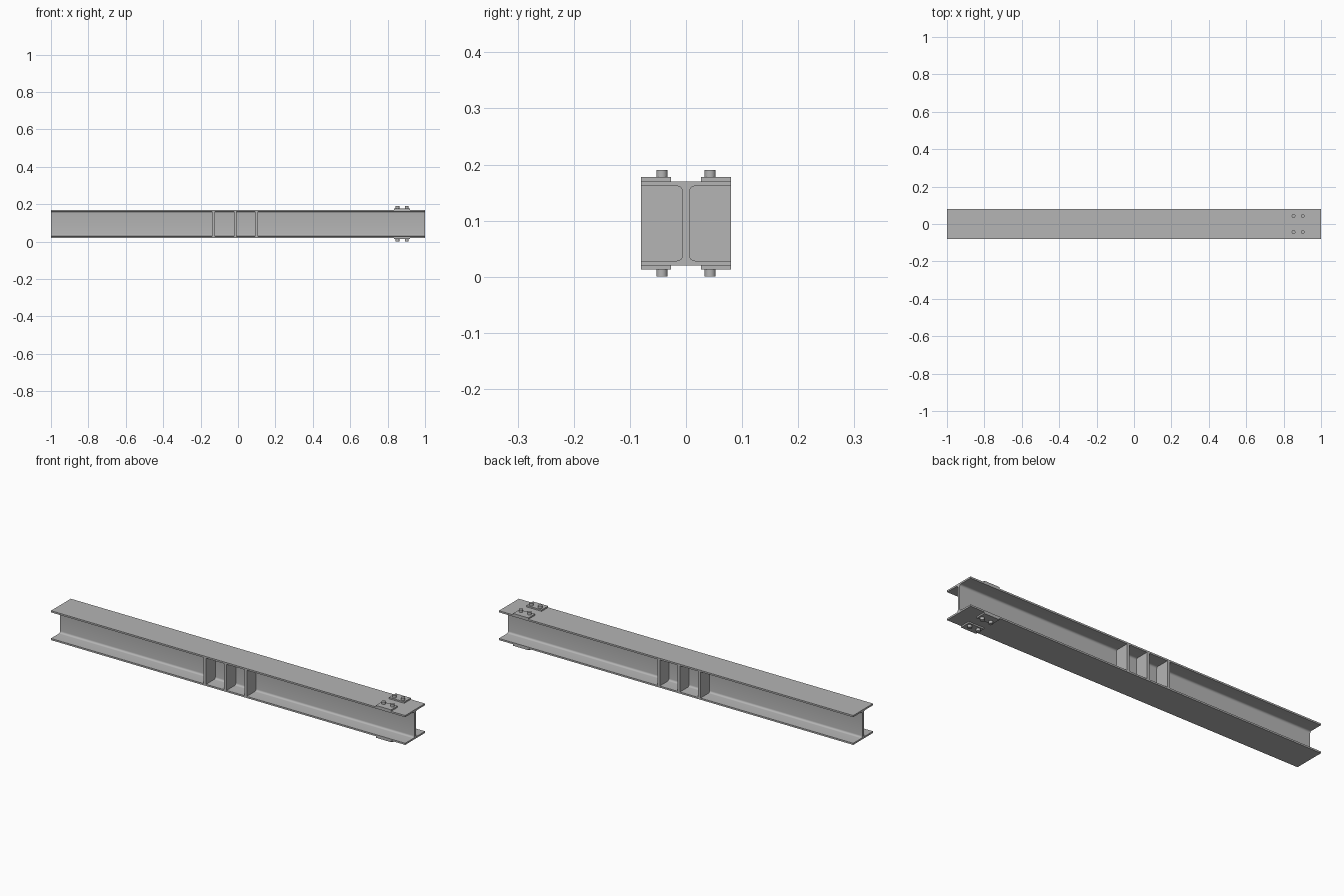
import bpy, bmesh, math
from mathutils import Vector

cube = bpy.data.objects.get("Cube")
if cube:
    bpy.data.objects.remove(cube, do_unlink=True)

steel = bpy.data.materials.new("steel grey")
steel.use_nodes = True
COLOUR = (0.46, 0.46, 0.46, 1)
steel.diffuse_color = COLOUR
steel.node_tree.nodes["Principled BSDF"].inputs["Base Color"].default_value = COLOUR

MID = 0.095            # height of the beam axis
HALF_W = 0.08          # half flange width
HALF_H = 0.075         # half beam depth
FLANGE = 0.0085        # flange thickness
WEB = 0.006            # half web thickness
FILLET = 0.01          # root radius


def extrude_x(name, profile, x0, x1):
    """Prism along x from a closed (y, z) profile."""
    bm = bmesh.new()
    face = bm.faces.new([bm.verts.new((x0, y, z)) for y, z in profile])
    moved = bmesh.ops.extrude_face_region(bm, geom=[face])["geom"]
    verts = [g for g in moved if isinstance(g, bmesh.types.BMVert)]
    bmesh.ops.translate(bm, vec=Vector((x1 - x0, 0, 0)), verts=verts)
    bmesh.ops.recalc_face_normals(bm, faces=bm.faces)
    mesh = bpy.data.meshes.new(name)
    bm.to_mesh(mesh)
    bm.free()
    return finish(bpy.data.objects.new(name, mesh), link=True)


def finish(obj, link=False):
    if link:
        bpy.context.collection.objects.link(obj)
    obj.data.materials.append(steel)
    bpy.ops.object.select_all(action="DESELECT")
    obj.select_set(True)
    bpy.context.view_layer.objects.active = obj
    bpy.ops.object.shade_smooth_by_angle(angle=math.radians(30))
    return obj


def box(name, x, y, z):
    """Box from three (low, high) ranges."""
    return extrude_x(name, [(y[0], z[0]), (y[1], z[0]), (y[1], z[1]), (y[0], z[1])], *x)


# Quarter of the I section: flange edge, underside, then root fillet to the web
inner = HALF_H - FLANGE
quarter = [(HALF_W, HALF_H), (HALF_W, inner)]
for i in range(7):
    a = math.radians(90 - 15 * i)
    quarter.append((WEB + FILLET - FILLET * math.cos(math.pi / 2 - a),
                    inner - FILLET + FILLET * math.sin(math.pi / 2 - a)))
# order the fillet from flange to web
quarter[2:] = sorted(quarter[2:], key=lambda p: -p[0])

right = quarter + [(y, -z) for y, z in reversed(quarter)]
section = right + [(-y, z) for y, z in reversed(right)]
extrude_x("i_beam", [(y, z + MID) for y, z in section], -1, 1)

# Web stiffeners, three on each side
for x in (-0.131, -0.015, 0.099):
    for side, label in ((-1, "front"), (1, "back")):
        # follows the root fillets so it fits snugly between the flanges
        profile = [(side * min(y, HALF_W), z + MID) for y, z in right[1:-1]]
        extrude_x("stiffener_" + label, profile, x - 0.007, x + 0.007)

# Clamping plates with bolts, above and below both flange edges
for up, level in ((1, "top"), (-1, "bottom")):
    for side, label in ((-1, "front"), (1, "back")):
        base = MID + up * HALF_H
        outer = base + up * 0.0075
        box(f"{level}_{label}_plate", (0.834, 0.92),
            sorted((side * 0.027, side * HALF_W)), sorted((base, outer)))
        tip = MID + up * MID
        for x in (0.853, 0.902):
            bpy.ops.mesh.primitive_cylinder_add(
                vertices=24, radius=0.01, depth=abs(tip - outer) + 0.002,
                location=(x, side * 0.043, (tip + outer - up * 0.002) / 2))
            bolt = bpy.context.object
            bolt.name = f"{level}_{label}_bolt"
            finish(bolt)
